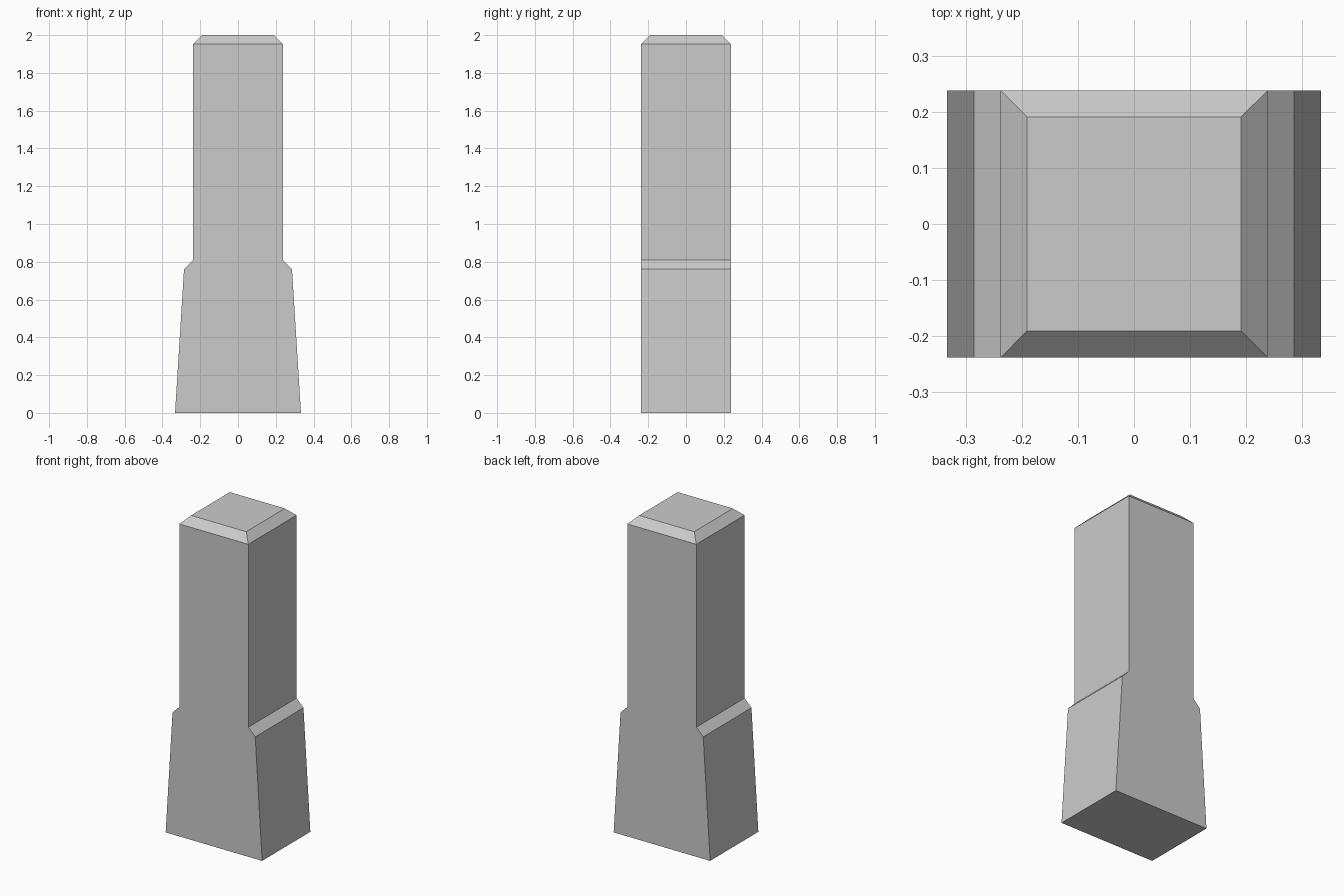
import bpy, bmesh
from mathutils import Vector

if "Cube" in bpy.data.objects:
    bpy.data.objects.remove(bpy.data.objects["Cube"])

U = 2 / 42            # module: the post is 42 units tall
DEPTH = 5 * U         # half depth

# Right half of the front outline (x, z), mirrored to close the profile
half = [(7, 0), (6, 16), (5, 17), (5, 41)]
outline = half + [(-x, z) for x, z in reversed(half)]

bm = bmesh.new()

# Shaft with flared foot: front profile extruded to the back
front = bm.faces.new([bm.verts.new((x * U, -DEPTH, z * U)) for x, z in outline])
ext = bmesh.ops.extrude_face_region(bm, geom=[front], use_keep_orig=True)
back = [g for g in ext["geom"] if isinstance(g, bmesh.types.BMVert)]
bmesh.ops.translate(bm, verts=back, vec=(0, 2 * DEPTH, 0))

# Chamfered cap: top face extruded up and narrowed
bm.normal_update()
top = max(bm.faces, key=lambda f: f.calc_center_median().z)
cap = bmesh.ops.extrude_discrete_faces(bm, faces=[top])["faces"][0]
for v in cap.verts:
    v.co = Vector((v.co.x * 0.8, v.co.y * 0.8, 42 * U))

bmesh.ops.recalc_face_normals(bm, faces=bm.faces[:])
mesh = bpy.data.meshes.new("post")
bm.to_mesh(mesh)
bm.free()
bpy.context.collection.objects.link(bpy.data.objects.new("post", mesh))
